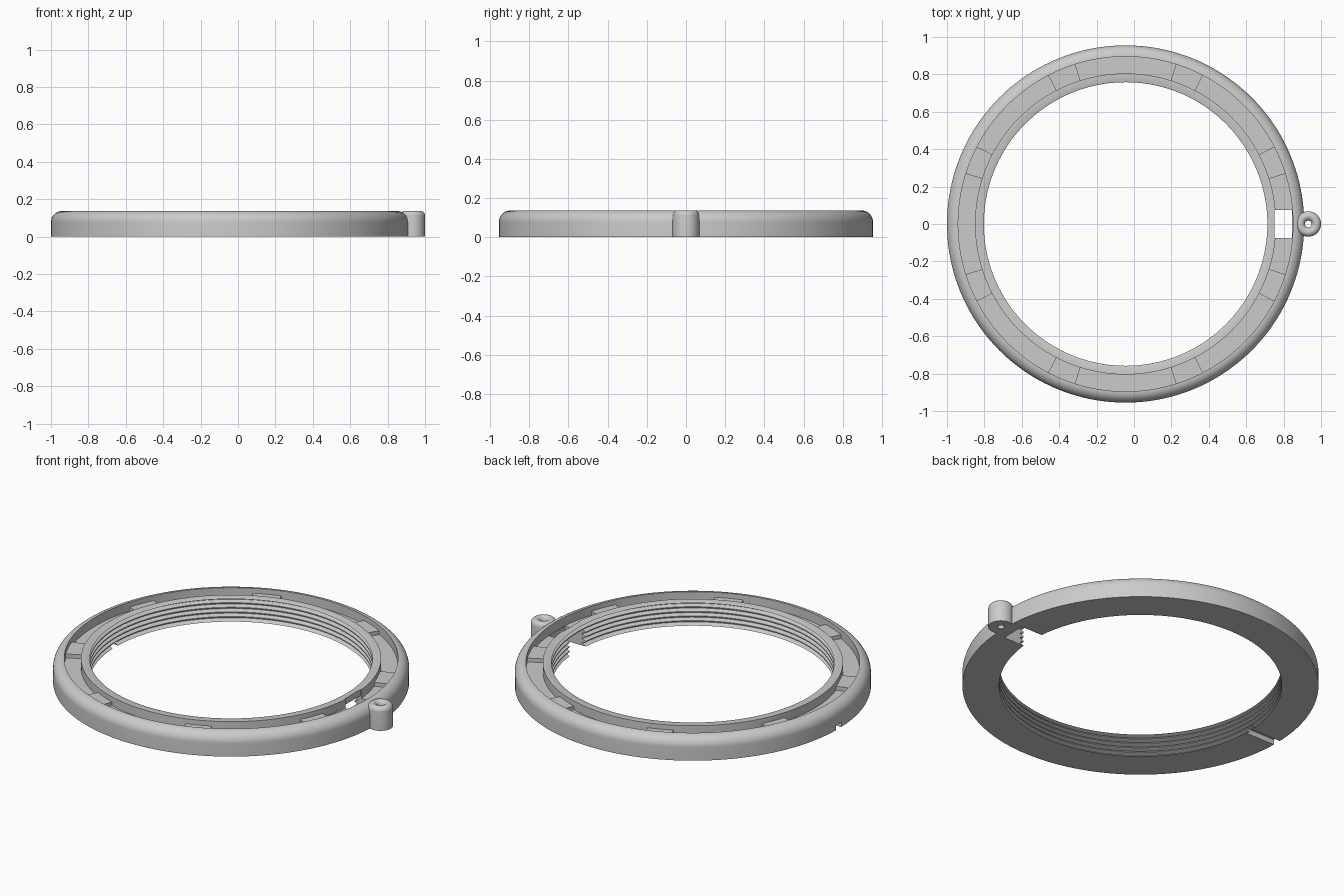
import bpy, bmesh
from math import sin, cos, pi, tau, radians

if "Cube" in bpy.data.objects:
    bpy.data.objects.remove(bpy.data.objects["Cube"])

HEIGHT, RING_X = 0.137, -0.045
OUTER, BORE, ROOT = 0.955, 0.758, 0.782
GROOVE_IN, GROOVE_OUT, FLOOR = 0.805, 0.895, 0.085

grey = bpy.data.materials.new("plain grey")
grey.use_nodes = True
grey.diffuse_color = (0.6, 0.6, 0.6, 1)
grey.node_tree.nodes["Principled BSDF"].inputs["Base Color"].default_value = (0.6, 0.6, 0.6, 1)


def arc(cx, cz, r, a0, a1, n):
    """Points of a rounded corner, angles in degrees."""
    steps = [radians(a0 + (a1 - a0) * i / n) for i in range(n + 1)]
    return [(cx + r * cos(a), cz + r * sin(a)) for a in steps]


def lathe(name, profile, x, segments, start=0.0, sweep=tau):
    """Turn a closed (radius, z) profile about a vertical axis at x."""
    bm = bmesh.new()
    full = sweep >= tau
    count = segments if full else segments + 1
    rows = []
    for i in range(count):
        a = start + sweep * i / segments
        rows.append([bm.verts.new((r * cos(a), r * sin(a), z)) for r, z in profile])
    n = len(profile)
    for i in range(segments):
        p, q = rows[i], rows[(i + 1) % count]
        for j in range(n):
            k = (j + 1) % n
            bm.faces.new((p[j], q[j], q[k], p[k]))
    if not full:
        bm.faces.new(rows[0])
        bm.faces.new(rows[-1])
    bmesh.ops.recalc_face_normals(bm, faces=bm.faces)
    mesh = bpy.data.meshes.new(name)
    bm.to_mesh(mesh)
    bm.free()
    mesh.materials.append(grey)
    obj = bpy.data.objects.new(name, mesh)
    obj.location.x = x
    bpy.context.collection.objects.link(obj)
    return obj


def cut(obj, x0, x1, y, z0, z1):
    """Cut a box-shaped opening, centred on y = 0, out of a part."""
    bpy.ops.mesh.primitive_cube_add(size=1, location=((x0 + x1) / 2, 0, (z0 + z1) / 2))
    cutter = bpy.context.object
    cutter.scale = (x1 - x0, 2 * y, z1 - z0)
    cutter.hide_render = True
    mod = obj.modifiers.new("opening", 'BOOLEAN')
    mod.operation, mod.solver, mod.object = 'DIFFERENCE', 'EXACT', cutter
    bpy.ops.object.select_all(action='DESELECT')
    obj.select_set(True)
    bpy.context.view_layer.objects.active = obj
    bpy.ops.object.modifier_apply(modifier=mod.name)
    bpy.data.objects.remove(cutter)


def smooth(obj):
    bpy.ops.object.select_all(action='DESELECT')
    obj.select_set(True)
    bpy.context.view_layer.objects.active = obj
    bpy.ops.object.shade_smooth_by_angle(angle=radians(30))


# Ring: rounded outer shoulder, channel in the top, threaded bore
edge = OUTER - GROOVE_OUT
profile = [(BORE, 0), (OUTER, 0)]
profile += arc(GROOVE_OUT, HEIGHT - edge, edge, 0, 90, 10)
profile += [(GROOVE_OUT, FLOOR), (GROOVE_IN, FLOOR), (GROOVE_IN, HEIGHT), (BORE + 0.006, HEIGHT)]
teeth = 5
pitch = HEIGHT / teeth
for t in reversed(range(teeth)):
    z = t * pitch
    profile += [(BORE, z + pitch * 0.9), (ROOT, z + pitch * 0.62), (ROOT, z + pitch * 0.42)]
    if t:
        profile.append((BORE, z + pitch * 0.12))
ring = lathe("threaded_ring", profile, RING_X, 160)

# Openings: window with inner notch beside the eyelet, small slot opposite
cut(ring, 0.75, 0.845, 0.075, -0.1, 0.3)
cut(ring, 0.6, 0.78, 0.075, -0.1, 0.1)
cut(ring, -1.1, -0.7, 0.025, -0.1, 0.03)
smooth(ring)

# Raised pads in the channel
for i in range(8):
    mid = radians(22.5 + 45 * i)
    half = radians(5)
    pad = [(GROOVE_IN - 0.005, FLOOR - 0.01), (GROOVE_OUT + 0.005, FLOOR - 0.01),
           (GROOVE_OUT + 0.005, 0.108), (GROOVE_IN - 0.005, 0.108)]
    smooth(lathe(f"channel_pad_{i + 1}", pad, RING_X, 8, mid - half, 2 * half))

# Eyelet on the side, rounded at the top and into the hole
R, HOLE, FILLET = 0.068, 0.018, 0.025
profile = [(HOLE, 0), (R, 0)]
profile += arc(R - FILLET, HEIGHT - FILLET, FILLET, 0, 90, 6)
profile += arc(HOLE + FILLET, HEIGHT - FILLET, FILLET, 90, 180, 6)[1:]
smooth(lathe("eyelet", profile, 1 - R, 40))
